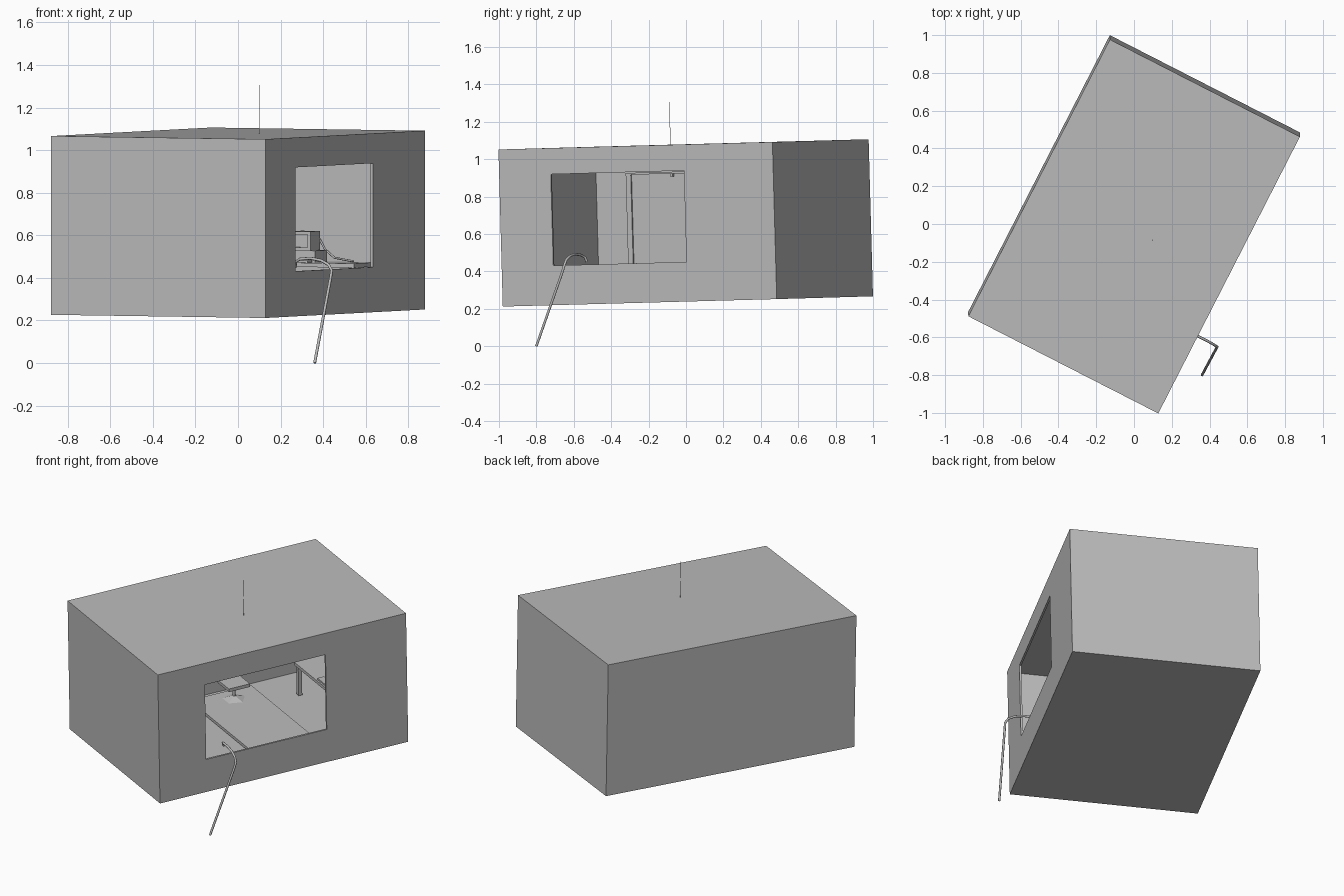
import bpy, bmesh
from mathutils import Matrix, Vector

if "Cube" in bpy.data.objects:
    bpy.data.objects.remove(bpy.data.objects["Cube"])

# One plain grey for everything
grey = bpy.data.materials.new("plain_grey")
grey.use_nodes = True
grey.diffuse_color = (0.5, 0.5, 0.5, 1)
grey.node_tree.nodes["Principled BSDF"].inputs["Base Color"].default_value = (0.5, 0.5, 0.5, 1)

# Room frame: X points out through the window, Y along the room, Z up (slightly tilted)
Y = Vector((0.75, 1.465, 0.04)).normalized()
X = Vector((1.005, -0.52, -0.015))
X = (X - Y * X.dot(Y)).normalized()
Z = X.cross(Y)
ROOM = Matrix.Translation((0, 0.01, 0.239)) @ Matrix((X, Y, Z)).transposed().to_4x4()
HX, HY, H = 0.565, 0.823, 0.84


def add(name, bm, matrix=ROOM):
    mesh = bpy.data.meshes.new(name)
    bm.to_mesh(mesh)
    bm.free()
    ob = bpy.data.objects.new(name, mesh)
    ob.matrix_world = matrix
    mesh.materials.append(grey)
    bpy.context.collection.objects.link(ob)
    return ob


def box(name, lo, hi):
    bm = bmesh.new()
    lo, hi = Vector(lo), Vector(hi)
    bmesh.ops.create_cube(bm, size=1)
    bmesh.ops.scale(bm, vec=hi - lo, verts=bm.verts)
    bmesh.ops.translate(bm, vec=(lo + hi) / 2, verts=bm.verts)
    return add(name, bm)


def post(name, base, height, r1, r2, sides=12):
    bm = bmesh.new()
    bmesh.ops.create_cone(bm, cap_ends=True, segments=sides, radius1=r1, radius2=r2, depth=height)
    bmesh.ops.translate(bm, vec=Vector(base) + Vector((0, 0, height / 2)), verts=bm.verts)
    return add(name, bm)


def tube(name, points, radius, matrix):
    curve = bpy.data.curves.new(name, "CURVE")
    curve.dimensions = "3D"
    curve.bevel_depth = radius
    curve.bevel_resolution = 2
    curve.use_fill_caps = True
    spline = curve.splines.new("POLY")
    spline.points.add(len(points) - 1)
    for p, co in zip(spline.points, points):
        p.co = (*co, 1)
    curve.materials.append(grey)
    ob = bpy.data.objects.new(name, curve)
    ob.matrix_world = matrix
    bpy.context.collection.objects.link(ob)
    return ob


# Room shell with a window opening in the +X wall
bm = bmesh.new()
bmesh.ops.create_cube(bm, size=1)
bmesh.ops.scale(bm, vec=(2 * HX, 2 * HY, H), verts=bm.verts)
bmesh.ops.translate(bm, vec=(0, 0, H / 2), verts=bm.verts)
wall = next(f for f in bm.faces if f.normal.x > 0.9)
bmesh.ops.inset_region(bm, faces=[wall], thickness=0.1)
for v in wall.verts:
    v.co = (HX, -0.513 if v.co.y < 0 else 0.287, 0.212 if v.co.z < H / 2 else 0.70)
bmesh.ops.delete(bm, geom=[wall], context="FACES")
shell = add("room_shell", bm)
solid = shell.modifiers.new("walls", "SOLIDIFY")
solid.thickness = 0.012
solid.offset = -1

# Roof antenna
post("antenna", (0.12, -0.017, H), 0.23, 0.0015, 0.0015, 6)

# Rope hanging out of the window
tube("rope", [(0.36, -0.80, 0), (0.435, -0.66, 0.40), (0.44, -0.65, 0.435), (0.425, -0.64, 0.462),
              (0.39, -0.62, 0.482), (0.34, -0.595, 0.492), (0.29, -0.565, 0.488),
              (0.27, -0.54, 0.475), (0.27, -0.53, 0.45)], 0.007, Matrix())

# Floor mat and swivel chair
box("floor_mat", (-0.50, -0.06, 0.012), (0.50, 0.345, 0.03))
cx, cy = -0.39, 0.175
post("chair_base", (cx, cy, 0.03), 0.02, 0.07, 0.012, 5)
post("chair_stem", (cx, cy, 0.045), 0.075, 0.008, 0.008)
box("chair_seat", (cx - 0.07, cy - 0.07, 0.12), (cx + 0.07, cy + 0.07, 0.14))

# Desk with four legs against the far wall
box("desk_top", (-0.30, 0.53, 0.20), (0.34, 0.80, 0.22))
for i, x in enumerate((-0.28, 0.32)):
    for j, y in enumerate((0.55, 0.78)):
        box(f"desk_leg_{i}_{j}", (x - 0.012, y - 0.012, 0.012), (x + 0.012, y + 0.012, 0.20))

# Computer: case, monitor with a raised bezel, keyboard and cable
box("computer_case", (-0.02, 0.60, 0.22), (0.10, 0.72, 0.275))
box("monitor", (-0.03, 0.62, 0.275), (0.07, 0.71, 0.365))
for name, lo, hi in (("bottom", (-0.03, 0.275), (0.07, 0.29)), ("top", (-0.03, 0.35), (0.07, 0.365)),
                     ("right", (0.055, 0.29), (0.07, 0.35)), ("left", (-0.03, 0.29), (-0.015, 0.35))):
    box("monitor_bezel_" + name, (lo[0], 0.61, lo[1]), (hi[0], 0.62, hi[1]))
box("keyboard", (-0.03, 0.54, 0.22), (0.09, 0.585, 0.23))
tube("cable", [(0.06, 0.71, 0.34), (0.09, 0.72, 0.28), (0.14, 0.72, 0.24), (0.25, 0.70, 0.225)], 0.005, ROOM)

# Framed board on the back wall
bx = -HX + 0.012
box("board_side_left", (bx, -0.63, 0.10), (bx + 0.01, -0.60, 0.695))
box("board_side_right", (bx, -0.23, 0.10), (bx + 0.01, -0.20, 0.695))
box("board_top_rail", (bx, -0.60, 0.685), (bx + 0.01, -0.23, 0.695))
box("board_hook", (bx, -0.36, 0.67), (bx + 0.02, -0.345, 0.685))
